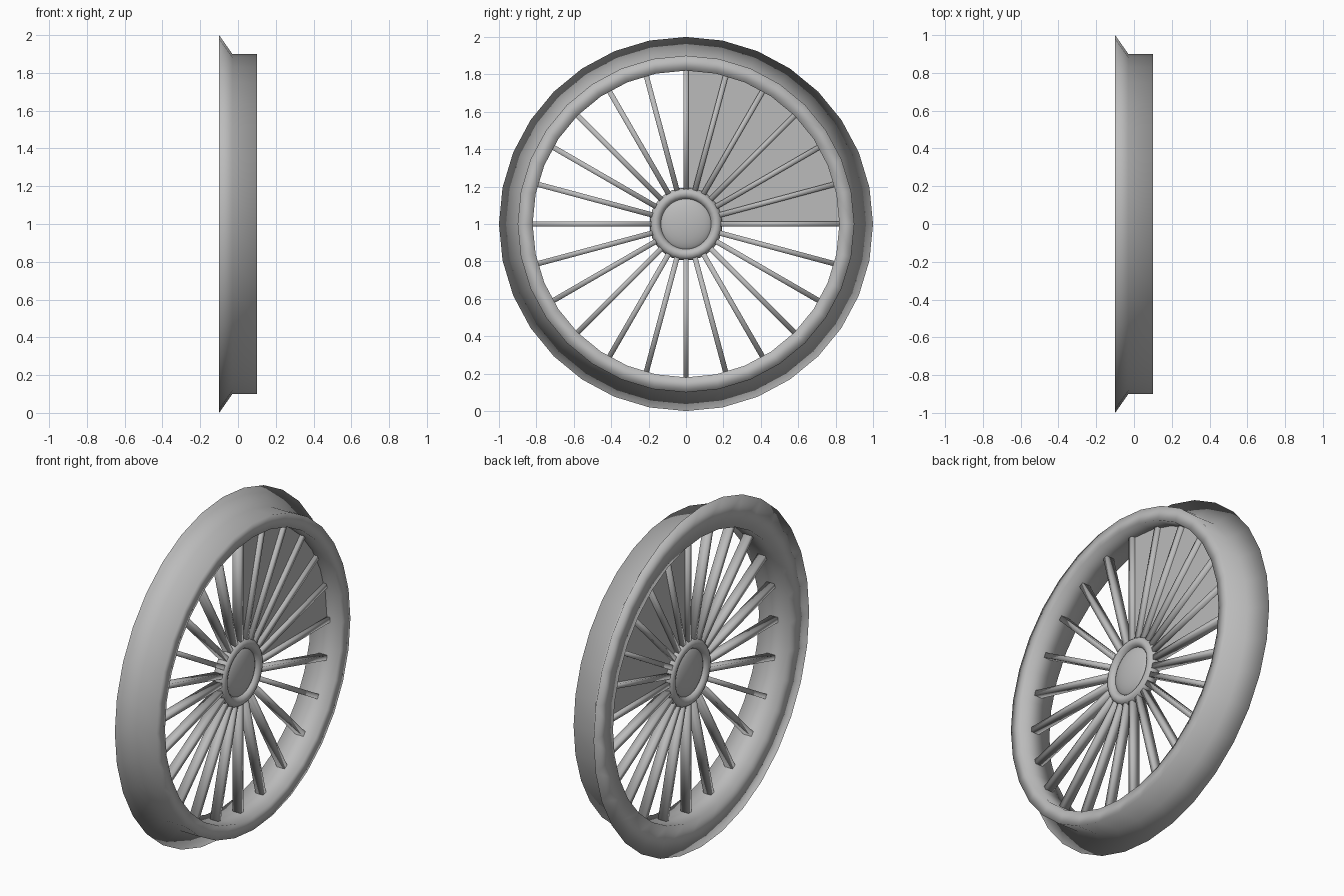
import bpy
import bmesh
from math import cos, sin, pi
from mathutils import Matrix

cube = bpy.data.objects.get("Cube")
if cube:
    bpy.data.objects.remove(cube)

metal = bpy.data.materials.new("grey metal")
metal.use_nodes = True
GREY = (0.5, 0.5, 0.5, 1)
metal.diffuse_color = GREY
metal.node_tree.nodes["Principled BSDF"].inputs["Base Color"].default_value = GREY

HUB_Z = 1.0
SPOKES = 24
SPOKE_END = 0.825


def add_part(name, bm, smooth=True):
    """Turn a bmesh built around the axle into an object at hub height."""
    bmesh.ops.recalc_face_normals(bm, faces=bm.faces)
    for face in bm.faces:
        face.smooth = smooth
    mesh = bpy.data.meshes.new(name)
    bm.to_mesh(mesh)
    bm.free()
    mesh.materials.append(metal)
    obj = bpy.data.objects.new(name, mesh)
    obj.location.z = HUB_Z
    bpy.context.collection.objects.link(obj)
    return obj


def lathe(name, profile, segments):
    """Spin a closed (x, radius) profile around the axle."""
    bm = bmesh.new()
    rings = []
    for i in range(segments):
        a = 2 * pi * i / segments
        rings.append([bm.verts.new((x, r * cos(a), r * sin(a))) for x, r in profile])
    n = len(profile)
    for i in range(segments):
        here, there = rings[i], rings[(i + 1) % segments]
        for j in range(n):
            k = (j + 1) % n
            bm.faces.new((here[j], here[k], there[k], there[j]))
    return add_part(name, bm)


# Rim: tapered flange on one side, flat tread on the other
lathe("rim", [(-0.1, 1.0), (-0.03, 0.9), (0.1, 0.9), (0.1, 0.82), (-0.1, 0.82)], 32)

# Hub ring with a round section
section = [2 * pi * i / 12 for i in range(12)]
lathe("hub_ring", [(0.04 * cos(a), 0.163 + 0.032 * sin(a)) for a in section], 32)

# Domed hub cap, bulging on both sides
bm = bmesh.new()
bmesh.ops.create_uvsphere(bm, u_segments=32, v_segments=16, radius=0.145)
bmesh.ops.rotate(bm, verts=bm.verts, matrix=Matrix.Rotation(pi / 2, 3, "Y"))
bmesh.ops.scale(bm, verts=bm.verts, vec=(0.3, 1, 1))
add_part("hub_cap", bm)

# Spokes: slim bars, deeper along the axle than they are wide
for i in range(SPOKES):
    bm = bmesh.new()
    bmesh.ops.create_cube(bm, size=1)
    bmesh.ops.scale(bm, verts=bm.verts, vec=(0.05, 0.028, SPOKE_END - 0.14))
    bmesh.ops.translate(bm, verts=bm.verts, vec=(0, 0, (SPOKE_END + 0.14) / 2))
    bmesh.ops.rotate(bm, verts=bm.verts, matrix=Matrix.Rotation(2 * pi * i / SPOKES, 3, "X"))
    add_part(f"spoke_{i + 1}", bm)

# Thin filled quarter between the spokes
bm = bmesh.new()
steps = 8
arc = [(cos(pi / 2 * i / steps), sin(pi / 2 * i / steps)) for i in range(steps + 1)]
inner = [bm.verts.new((-0.004, 0.15 * c, 0.15 * s)) for c, s in arc]
outer = [bm.verts.new((-0.004, 0.82 * c, 0.82 * s)) for c, s in arc]
for i in range(steps):
    bm.faces.new((inner[i], outer[i], outer[i + 1], inner[i + 1]))
solid = bmesh.ops.extrude_face_region(bm, geom=bm.faces[:])
moved = [v for v in solid["geom"] if isinstance(v, bmesh.types.BMVert)]
bmesh.ops.translate(bm, verts=moved, vec=(0.008, 0, 0))
add_part("quarter_panel", bm, smooth=False)
